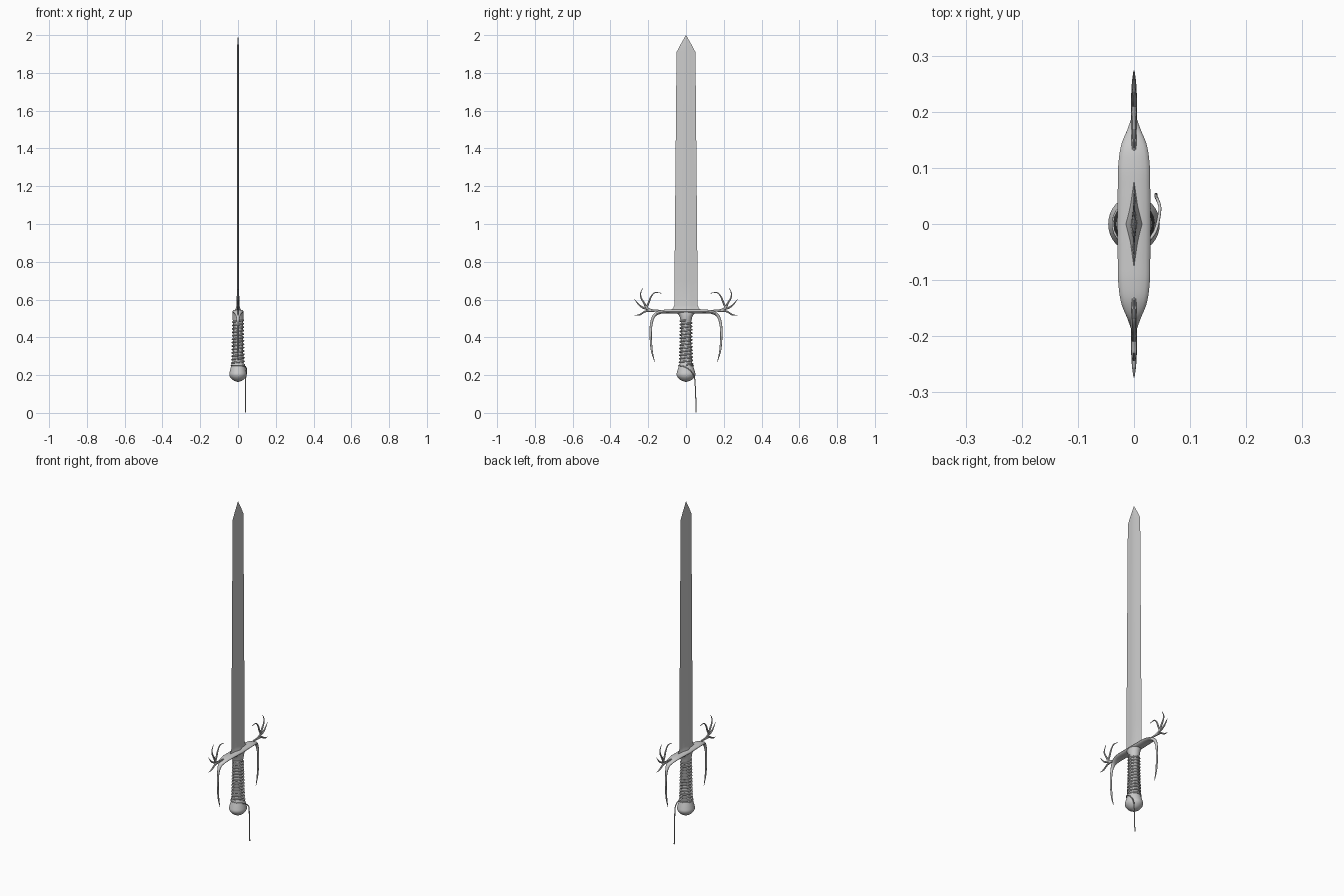
import bpy, bmesh, math
from mathutils import Vector

if "Cube" in bpy.data.objects:
    bpy.data.objects.remove(bpy.data.objects["Cube"])


def finish(name, bm, smooth=True):
    bmesh.ops.recalc_face_normals(bm, faces=bm.faces)
    me = bpy.data.meshes.new(name)
    bm.to_mesh(me)
    bm.free()
    ob = bpy.data.objects.new(name, me)
    bpy.context.collection.objects.link(ob)
    if smooth:
        bpy.context.view_layer.objects.active = ob
        ob.select_set(True)
        bpy.ops.object.shade_smooth_by_angle(angle=math.radians(40))
        ob.select_set(False)
    return ob


def loft(name, rings, smooth=True):
    bm = bmesh.new()
    vs = [[bm.verts.new(p) for p in r] for r in rings]
    n = len(vs[0])
    for a, b in zip(vs, vs[1:]):
        for i in range(n):
            bm.faces.new((a[i], a[(i + 1) % n], b[(i + 1) % n], b[i]))
    bm.faces.new(vs[0])
    bm.faces.new(vs[-1])
    return finish(name, bm, smooth)


def spline(pts, steps=6):
    """Catmull-Rom interpolation of equal-length tuples."""
    P = [Vector(p) for p in pts]
    P = [2 * P[0] - P[1]] + P + [2 * P[-1] - P[-2]]
    out = []
    for a, b, c, d in zip(P, P[1:], P[2:], P[3:]):
        for k in range(steps):
            t = k / steps
            out.append(0.5 * (2 * b + (c - a) * t + (2 * a - 5 * b + 4 * c - d) * t * t
                              + (3 * b - a - 3 * c + d) * t ** 3))
    return out + [P[-2]]


def sweep(name, pts, side, n=12):
    """Elliptical sweep in the YZ plane; points are (y, z, half width x, half thickness)."""
    S = spline(pts)
    rings = []
    for i, s in enumerate(S):
        d = S[min(i + 1, len(S) - 1)] - S[max(i - 1, 0)]
        t = Vector((d[0], d[1])).normalized()
        ring = []
        for k in range(n):
            a = 2 * math.pi * k / n
            h = s[3] * math.sin(a)
            ring.append((s[2] * math.cos(a), side * (s[0] - t.y * h), s[1] + t.x * h))
        rings.append(ring)
    return loft(name, rings)


def lathe(name, prof, n=32):
    """Profile of (half x, half y, z) with elliptical sections."""
    return loft(name, [[(rx * math.cos(2 * math.pi * k / n), ry * math.sin(2 * math.pi * k / n), z)
                        for k in range(n)] for rx, ry, z in prof])


def wire(name, pts, r):
    cu = bpy.data.curves.new(name, 'CURVE')
    cu.dimensions = '3D'
    cu.bevel_depth = r
    cu.bevel_resolution = 2
    cu.use_fill_caps = True
    sp = cu.splines.new('POLY')
    sp.points.add(len(pts) - 1)
    for p, c in zip(sp.points, pts):
        p.co = (*c, 1)
    ob = bpy.data.objects.new(name, cu)
    bpy.context.collection.objects.link(ob)
    return ob


# Blade: concave diamond section, flared at the root, pointed at the tip
blade = [(0.53, 0.086, 0.015), (0.545, 0.082, 0.015), (0.553, 0.068, 0.012), (0.57, 0.062, 0.007),
         (0.7, 0.061, 0.006), (1.91, 0.05, 0.005), (1.95, 0.029, 0.004), (2.0, 0.0006, 0.0005)]
loft("blade", [[(h, 0, z), (h * .45, w * .42, z), (0, w, z), (-h * .45, w * .42, z),
                (-h, 0, z), (-h * .45, -w * .42, z), (0, -w, z), (h * .45, -w * .42, z)]
               for z, w, h in blade])

# Guard: each arm runs outward and droops into a hooked quillon; antler tines sit on top
for s, tag in ((1, "right"), (-1, "left")):
    sweep("guard_arm_" + tag, [(0, .536, .03, .012), (.06, .537, .029, .011), (.105, .537, .028, .010),
                               (.14, .532, .023, .009), (.168, .515, .012, .008), (.183, .475, .006, .007),
                               (.187, .41, .005, .006), (.181, .33, .004, .005),
                               (.166, .27, .001, .001)], s, 16)
    tines = [
        [(.13, .541, .004, .004), (.175, .541, .005, .006), (.215, .537, .005, .005),
         (.245, .520, .004, .004), (.272, .516, .001, .001)],
        [(.17, .541, .005, .005), (.205, .553, .005, .006), (.222, .582, .005, .005),
         (.238, .61, .004, .004), (.24, .635, .003, .003), (.228, .661, .001, .001)],
        [(.19, .545, .004, .004), (.225, .556, .005, .005), (.25, .573, .004, .004),
         (.273, .602, .001, .001)],
        [(.21, .556, .004, .005), (.197, .585, .005, .005), (.185, .615, .004, .004),
         (.165, .636, .003, .003), (.13, .634, .001, .001)],
    ]
    for i, t in enumerate(tines):
        sweep(f"antler_tine_{tag}_{i + 1}", t, s, 8)

# Collar below the guard
lathe("collar", [(.026, .028, .485), (.029, .031, .495), (.03, .034, .512), (.03, .045, .526), (.028, .06, .537)])

# Grip core and spiral wrap
lathe("grip", [(.031, .033, .24), (.029, .031, .28), (.026, .028, .34), (.025, .027, .42), (.026, .028, .50)])
turns, seg = 13, 20
helix = []
for i in range(turns * seg + 1):
    f = i / (turns * seg)
    a = 2 * math.pi * i / seg
    r = .028 + .005 * (1 - f) ** 2
    helix.append((r * math.cos(a), (r + .002) * math.sin(a), .255 + .235 * f))
wire("grip_wrap", helix, .0045)

# Pommel
lathe("pommel", [tuple(p) for p in spline([(.032, .034, .262), (.037, .039, .245), (.043, .046, .222),
                                           (.046, .050, .203), (.040, .043, .187), (.024, .026, .172),
                                           (.002, .002, .164)], 4)])

# Hanging cord: loops around the grip base, over the pommel and down
loop = [(.037 * math.cos(a), .039 * math.sin(a), .252)
        for a in (math.radians(40 + 15 * k) for k in range(17))]
cord = spline([(.022, -.034, .25), (.037, -.015, .247), (.044, .01, .235), (.046, .03, .217),
               (.042, .043, .195), (.040, .047, .17), (.039, .051, .1), (.039, .053, .001)])
wire("cord", loop + cord, .0028)
